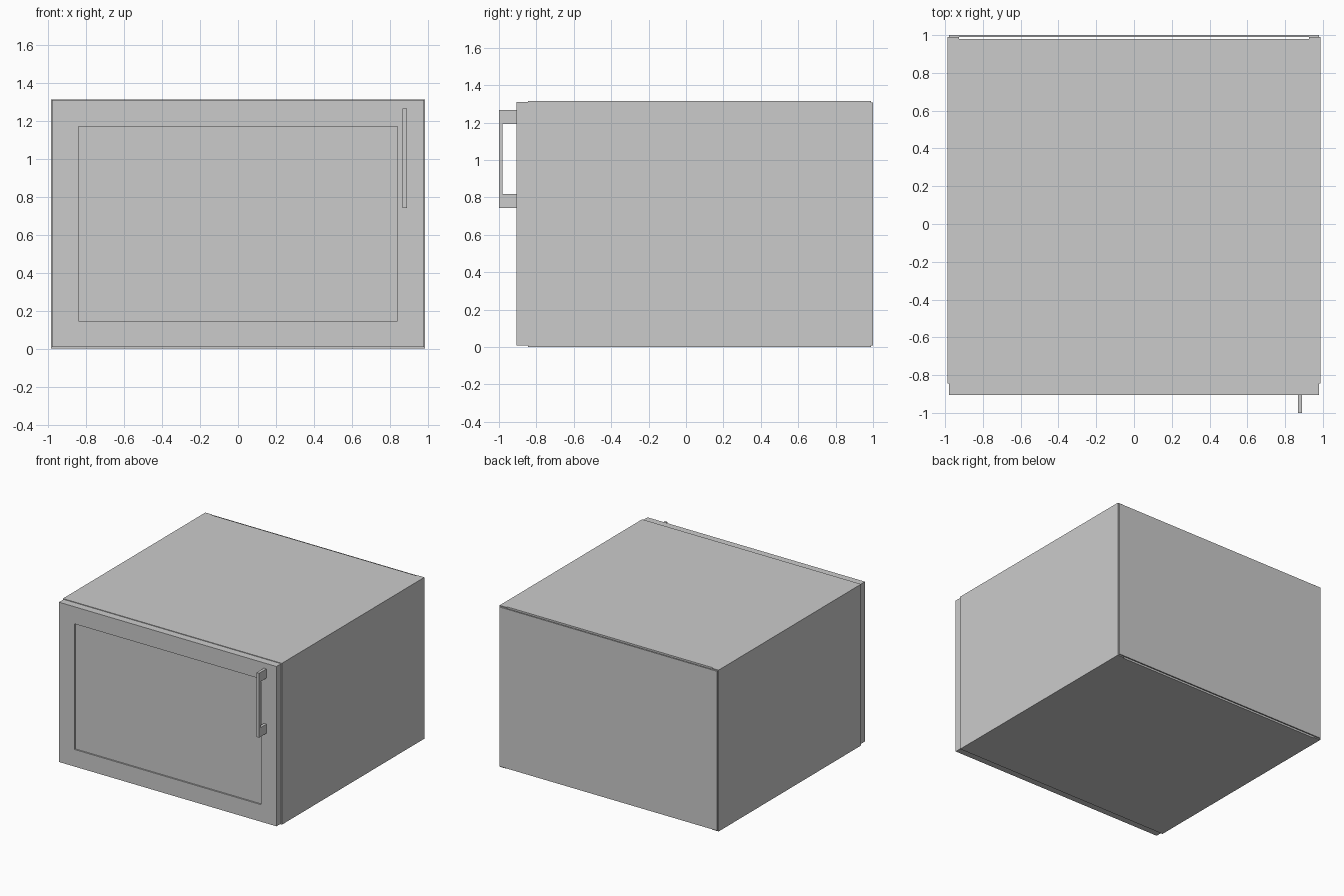
import bpy, bmesh

if "Cube" in bpy.data.objects:
    bpy.data.objects.remove(bpy.data.objects["Cube"])


def box(name, x, y, z):
    """Axis-aligned box from (min, max) ranges."""
    bm = bmesh.new()
    bmesh.ops.create_cube(bm, size=1)
    for v in bm.verts:
        v.co = [r[0] if c < 0 else r[1] for c, r in zip(v.co, (x, y, z))]
    mesh = bpy.data.meshes.new(name)
    bm.to_mesh(mesh)
    bm.free()
    obj = bpy.data.objects.new(name, mesh)
    bpy.context.collection.objects.link(obj)
    return obj


W, H, T = 0.987, 1.315, 0.06        # half width, height, board thickness
FRONT, BACK = -0.845, 0.99

# Carcass: side boards with top and bottom between them
for name, s in (("left_side", -1), ("right_side", 1)):
    box(name, sorted((s * W, s * (W - T))), (FRONT, BACK), (0, H))
for name, z in (("bottom_board", (0, T)), ("top_board", (H - T, H))):
    box(name, (-W + T, W - T), (FRONT, 0.98), z)

# Thin back panel, leaving a slot behind the top and bottom boards
box("back_panel", (-0.98, 0.98), (BACK, 1.0), (0.008, 1.307))

# Door slab with a shallow recessed panel
door = box("door", (-0.98, 0.98), (-0.905, FRONT), (0.008, 1.31))
bm = bmesh.new()
bm.from_mesh(door.data)
bm.normal_update()
face = min(bm.faces, key=lambda f: f.calc_center_median().y)
bmesh.ops.inset_region(bm, faces=[face], thickness=0.197)
edge = bmesh.ops.inset_region(bm, faces=[face], thickness=0.0)
for v in face.verts:
    v.co.y += 0.012
bm.to_mesh(door.data)
bm.free()

# Handle: upright bar on two posts
HX = (0.867, 0.89)
box("handle_bar", HX, (-1.0, -0.98), (0.742, 1.267))
for name, z in (("handle_lower_post", (0.742, 0.817)), ("handle_upper_post", (1.192, 1.267))):
    box(name, HX, (-0.98, -0.905), z)
